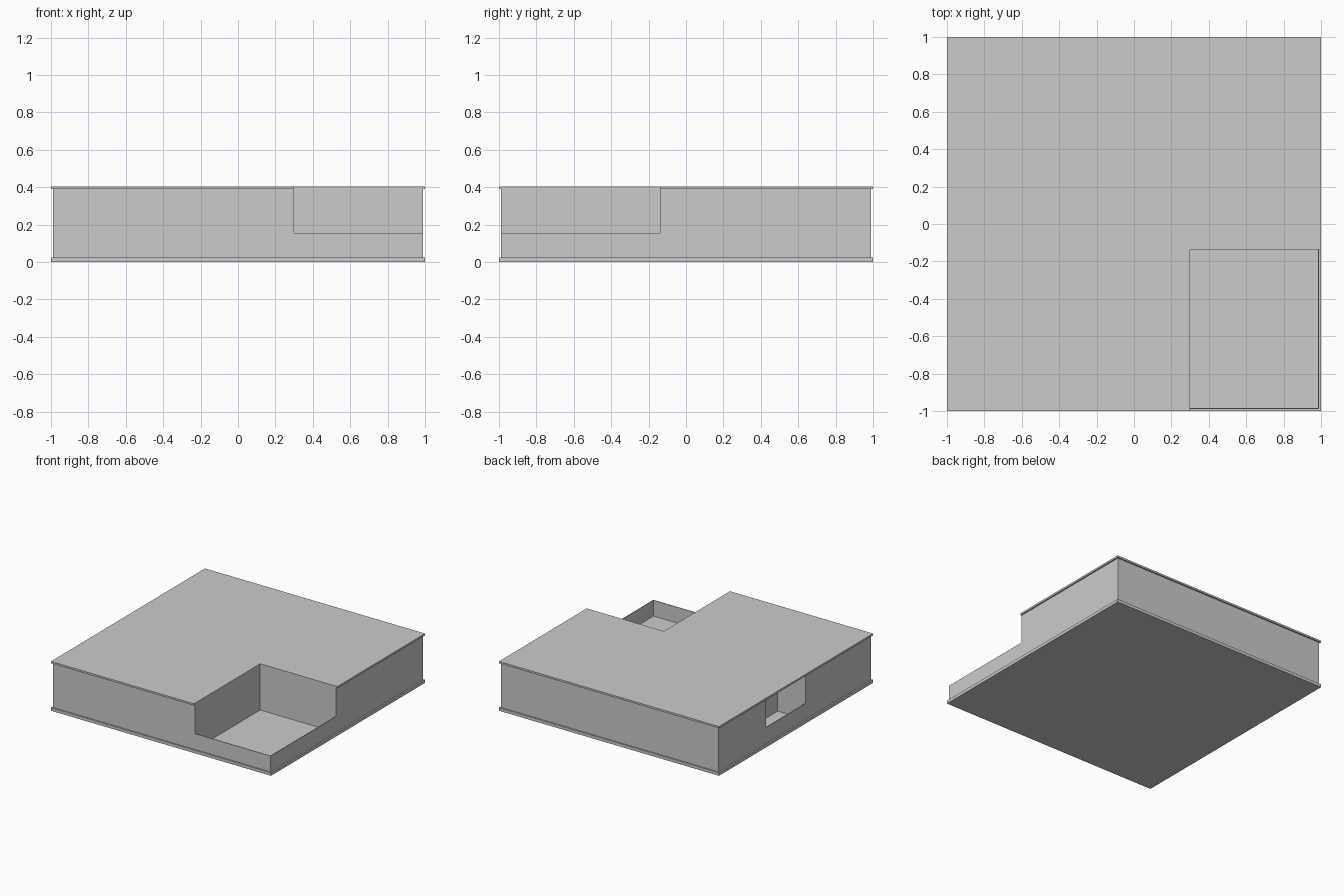
import bpy, bmesh

if "Cube" in bpy.data.objects:
    bpy.data.objects.remove(bpy.data.objects["Cube"])

E, W = 1.0, 0.988          # slab edge and wall face
NX, NY = 0.30, -0.14       # inner corner of the open terrace
RX, RY0, RY1 = -0.735, -0.14, 0.37   # balcony recess depth and sides
Z_FLOOR, Z_RAIL, Z_CEIL, Z_TOP = 0.025, 0.155, 0.39, 0.405
T = 0.005                  # parapet thickness


def prism(name, outline, z0, z1):
    """Extrude a counter-clockwise floor-plan outline from z0 to z1."""
    bm = bmesh.new()
    face = bm.faces.new([bm.verts.new((x, y, z0)) for x, y in outline])
    top = bmesh.ops.extrude_face_region(bm, geom=[face])["geom"]
    verts = [v for v in top if isinstance(v, bmesh.types.BMVert)]
    bmesh.ops.translate(bm, verts=verts, vec=(0, 0, z1 - z0))
    bmesh.ops.recalc_face_normals(bm, faces=bm.faces)
    mesh = bpy.data.meshes.new(name)
    bm.to_mesh(mesh)
    bm.free()
    obj = bpy.data.objects.new(name, mesh)
    bpy.context.collection.objects.link(obj)
    return obj


def rect(x0, y0, x1, y1):
    return [(x0, y0), (x1, y0), (x1, y1), (x0, y1)]


# Floor slab
prism("floor_slab", rect(-E, -E, E, E), 0, Z_FLOOR)

# Storey walls with the terrace corner and balcony recess left out
prism("storey_walls", [(-W, -W), (NX, -W), (NX, NY), (W, NY), (W, W), (-W, W),
                       (-W, RY1), (RX, RY1), (RX, RY0), (-W, RY0)],
      Z_FLOOR, Z_CEIL)

# Roof slab, cut away above the terrace
prism("roof_slab", [(-E, -E), (NX, -E), (NX, NY), (E, NY), (E, E), (-E, E)],
      Z_CEIL, Z_TOP)

# Terrace parapet, an L along the front and right edges
prism("terrace_parapet", [(NX, -W), (W, -W), (W, NY), (W - T, NY),
                          (W - T, -W + T), (NX, -W + T)], Z_FLOOR, Z_RAIL)

# Balcony parapet on the left side
prism("balcony_parapet", rect(-W, RY0, -W + T, RY1), Z_FLOOR, Z_RAIL)
